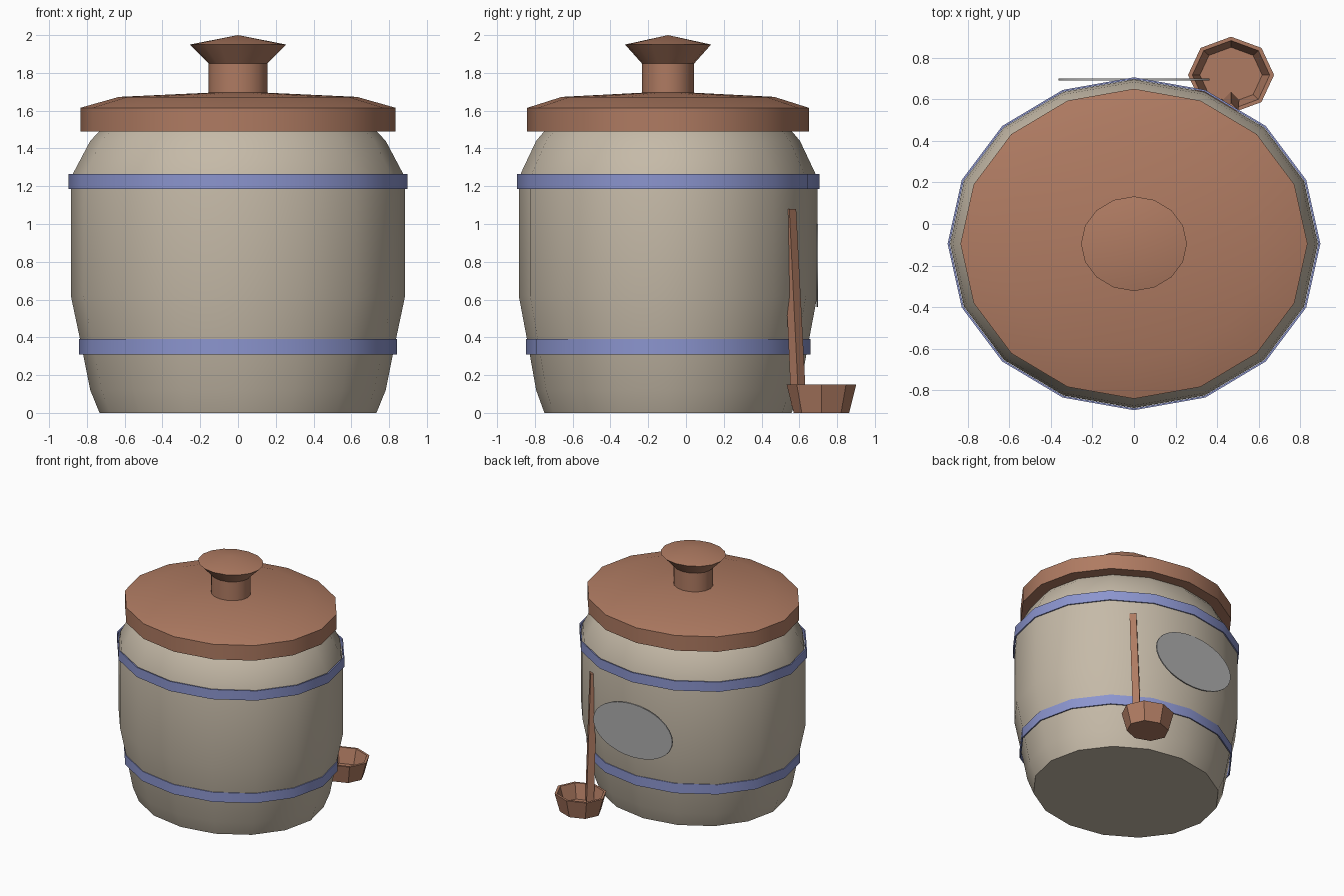
import bpy, bmesh, math
from mathutils import Vector

if "Cube" in bpy.data.objects:
    bpy.data.objects.remove(bpy.data.objects["Cube"])

CY = -0.095      # jar axis in y
RATIO = 0.893    # jar is slightly oval: depth / width


def material(name, rgb):
    m = bpy.data.materials.new(name)
    m.diffuse_color = (*rgb, 1)
    m.use_nodes = True
    m.node_tree.nodes["Principled BSDF"].inputs["Base Color"].default_value = m.diffuse_color
    return m


stone = material("stoneware", (0.56, 0.49, 0.39))
clay = material("terracotta", (0.43, 0.198, 0.122))
blue = material("blue_glaze", (0.26, 0.30, 0.62))
grey = material("grey_label", (0.42, 0.42, 0.42))


def lathe(name, profile, mat, sides=16, centre=(0, CY), ratio=RATIO, closed=False, angle=35):
    """Spin (radius, z) points; radius 0 makes a pole; closed joins last to first."""
    bm = bmesh.new()
    rings = []
    for r, z in profile:
        if r == 0:
            rings.append([bm.verts.new((centre[0], centre[1], z))] * sides)
        else:
            rings.append([bm.verts.new((centre[0] + r * math.cos(math.tau * i / sides),
                                        centre[1] + r * ratio * math.sin(math.tau * i / sides), z))
                          for i in range(sides)])
    pairs = list(zip(rings, rings[1:]))
    if closed:
        pairs.append((rings[-1], rings[0]))
    for a, b in pairs:
        for i in range(sides):
            j = (i + 1) % sides
            bm.faces.new(list(dict.fromkeys((a[i], a[j], b[j], b[i]))))
    if not closed:
        for ring in (rings[0], rings[-1]):
            if ring[0] is not ring[1]:
                bm.faces.new(ring)
    return finish(name, bm, mat, angle)


def finish(name, bm, mat, angle):
    bmesh.ops.recalc_face_normals(bm, faces=bm.faces)
    me = bpy.data.meshes.new(name)
    bm.to_mesh(me)
    bm.free()
    me.materials.append(mat)
    ob = bpy.data.objects.new(name, me)
    bpy.context.collection.objects.link(ob)
    bpy.ops.object.select_all(action='DESELECT')
    ob.select_set(True)
    bpy.context.view_layer.objects.active = ob
    bpy.ops.object.shade_smooth_by_angle(angle=math.radians(angle))
    return ob


# Jar body
lathe("jar_body", [(0.733, 0), (0.782, 0.12), (0.83, 0.36), (0.885, 0.62), (0.885, 1.19),
                   (0.872, 1.27), (0.782, 1.44), (0.725, 1.5)], stone)

# Lid with flared knob
lathe("lid", [(0.835, 1.49), (0.835, 1.615), (0.63, 1.673), (0.155, 1.695), (0.155, 1.85),
              (0.255, 1.95), (0, 2.0)], clay)

# Glazed bands standing just proud of the body
for name, r, z0, z1 in (("lower_band", 0.843, 0.31, 0.39), ("upper_band", 0.897, 1.185, 1.265)):
    lathe(name, [(r, z0), (r, z1), (r - 0.01, z1), (r - 0.01, z0)], blue, closed=True)

# Oval label plate on the back
bm = bmesh.new()
ring = [bm.verts.new((0.363 * math.cos(math.tau * i / 32), 0.69,
                      0.78 + 0.22 * math.sin(math.tau * i / 32))) for i in range(32)]
face = bm.faces.new(ring)
out = bmesh.ops.extrude_face_region(bm, geom=[face])
bmesh.ops.translate(bm, vec=(0, 0.009, 0),
                    verts=[v for v in out["geom"] if isinstance(v, bmesh.types.BMVert)])
finish("back_label", bm, grey, 30)

# Scoop bowl, open at the top
lathe("scoop_bowl", [(0, 0), (0.165, 0), (0.207, 0.15), (0.186, 0.15), (0.15, 0.03), (0, 0.03)],
      clay, sides=8, centre=(0.467, 0.717), ratio=0.89, angle=30)

# Scoop handle leaning into the jar
bm = bmesh.new()
rings = []
for centre, r in ((Vector((0.467, 0.597, 0.04)), 0.04), (Vector((0.467, 0.547, 1.08)), 0.036)):
    rings.append([bm.verts.new(centre + Vector((r * math.cos(a), r * math.sin(a), 0)))
                  for a in (0, math.pi / 2, math.pi, 1.5 * math.pi)])
for i in range(4):
    j = (i + 1) % 4
    bm.faces.new((rings[0][i], rings[0][j], rings[1][j], rings[1][i]))
for r in rings:
    bm.faces.new(r)
finish("scoop_handle", bm, clay, 30)
